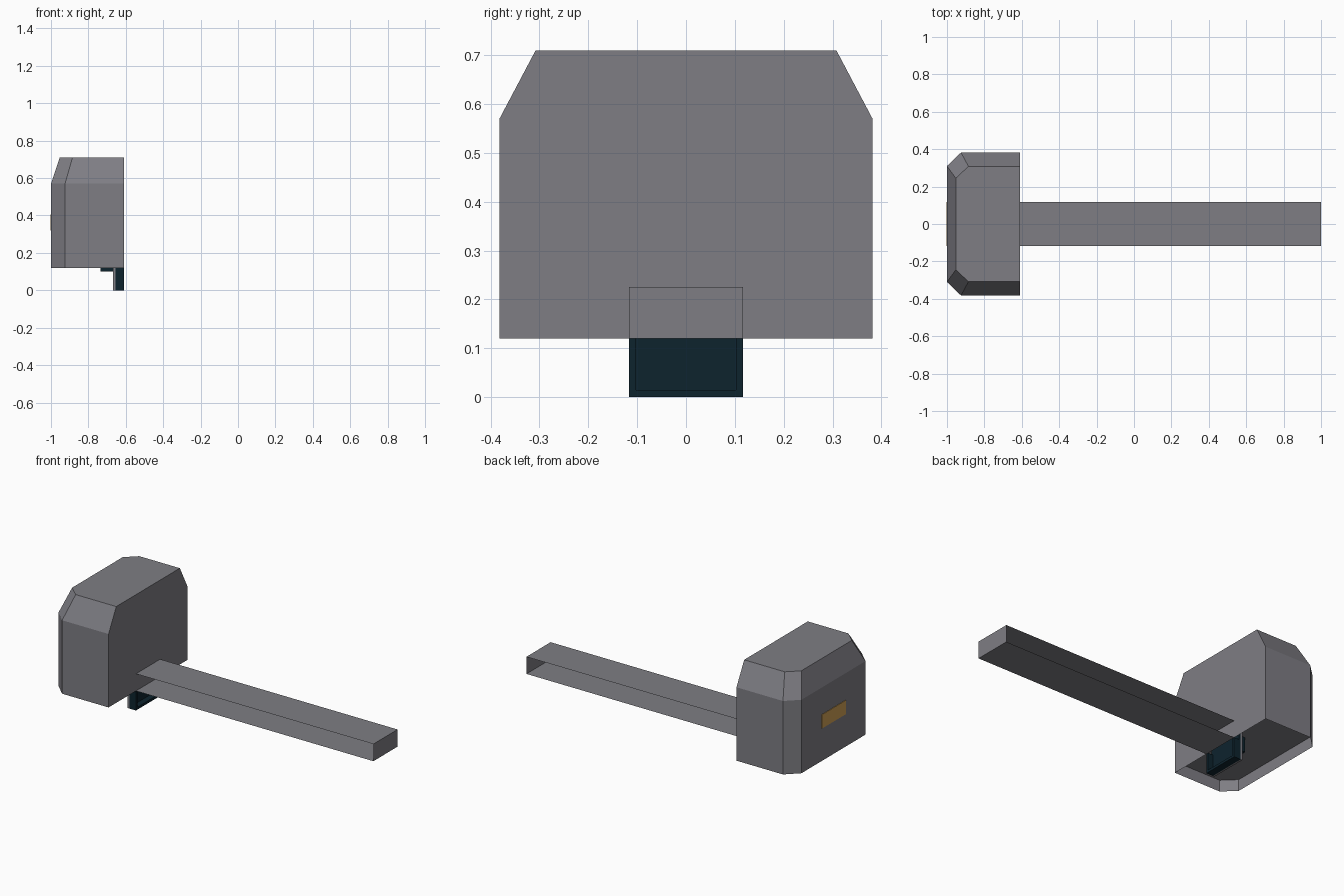
import bpy
import bmesh

cube = bpy.data.objects.get("Cube")
if cube:
    bpy.data.objects.remove(cube, do_unlink=True)


def material(name, rgb):
    mat = bpy.data.materials.new(name)
    mat.use_nodes = True
    mat.diffuse_color = (*rgb, 1)
    mat.node_tree.nodes["Principled BSDF"].inputs["Base Color"].default_value = (*rgb, 1)
    return mat


GREY = material("steel grey", (0.21, 0.207, 0.23))
DARK = material("dark blue", (0.004, 0.017, 0.027))
BRASS = material("brass", (0.62, 0.35, 0.09))


def build(name, faces, mat):
    """Make one object from a list of faces, each a list of corner points."""
    bm = bmesh.new()
    for face in faces:
        bm.faces.new([bm.verts.new(p) for p in face])
    bmesh.ops.remove_doubles(bm, verts=bm.verts, dist=0.0001)
    bmesh.ops.recalc_face_normals(bm, faces=bm.faces)
    mesh = bpy.data.meshes.new(name)
    bm.to_mesh(mesh)
    bm.free()
    mesh.materials.append(mat)
    obj = bpy.data.objects.new(name, mesh)
    bpy.context.collection.objects.link(obj)
    return obj


def box(name, x, y, z, mat):
    """Box between pairs of limits."""
    bottom = [(x[0], y[0]), (x[1], y[0]), (x[1], y[1]), (x[0], y[1])]
    rings = [[(*p, h) for p in bottom] for h in z]
    return build(name, loft(rings) + [rings[0], rings[1]], mat)


def loft(rings):
    """Join successive rings of points with quads."""
    faces = []
    for low, high in zip(rings, rings[1:]):
        for i in range(len(low)):
            j = (i + 1) % len(low)
            faces.append([low[i], low[j], high[j], high[i]])
    return faces


def head_ring(z, x_out, x_cut, y_out, y_cut):
    """Outline with two clipped corners on the -x side."""
    half = [(-0.61, -y_out), (x_cut, -y_out), (x_out, -y_cut)]
    return [(x, y, z) for x, y in half] + [(x, -y, z) for x, y in reversed(half)]


# Head: clipped block with tapered top and recessed underside
FLOOR = 0.19
wide = (-1, -0.925, 0.382, 0.31)
rings = [head_ring(z, *wide) for z in (0.12, 0.57)]
rings.append(head_ring(0.71, -0.953, -0.885, 0.308, 0.245))
build("head", loft(rings) + [rings[-1]], GREY)
build("head_floor", [head_ring(FLOOR, *wide)], GREY)

# Long arm: top sheet, end plate and bottom sheet, open along both sides
W = 0.117
path = [(-0.61, 0.225), (1, 0.225), (1, 0.12), (-0.61, 0.12)]
build("arm", [[(a, -W, b), (a, W, b), (c, W, d), (c, -W, d)]
              for (a, b), (c, d) in zip(path, path[1:])], GREY)

# Latch under the head: shallow tray frame with grey backing
box("latch_back", (-0.655, -0.645), (-W, W), (0, FLOOR), DARK)
for side, name in ((-1, "right"), (1, "left")):
    box("latch_side_" + name, (-0.645, -0.61),
        sorted((side * W, side * (W - 0.015))), (0, 0.12), DARK)
box("latch_bottom", (-0.645, -0.61), (-W, W), (0, 0.015), DARK)
box("latch_backing", (-0.667, -0.655), (-W, W), (0, FLOOR), GREY)
box("latch_lug", (-0.735, -0.667), (-0.06, 0.06), (0.1, FLOOR), DARK)

# Plate on the outer end of the head
box("end_plate", (-1.003, -0.998), (-W, W), (0.32, 0.405), BRASS)
